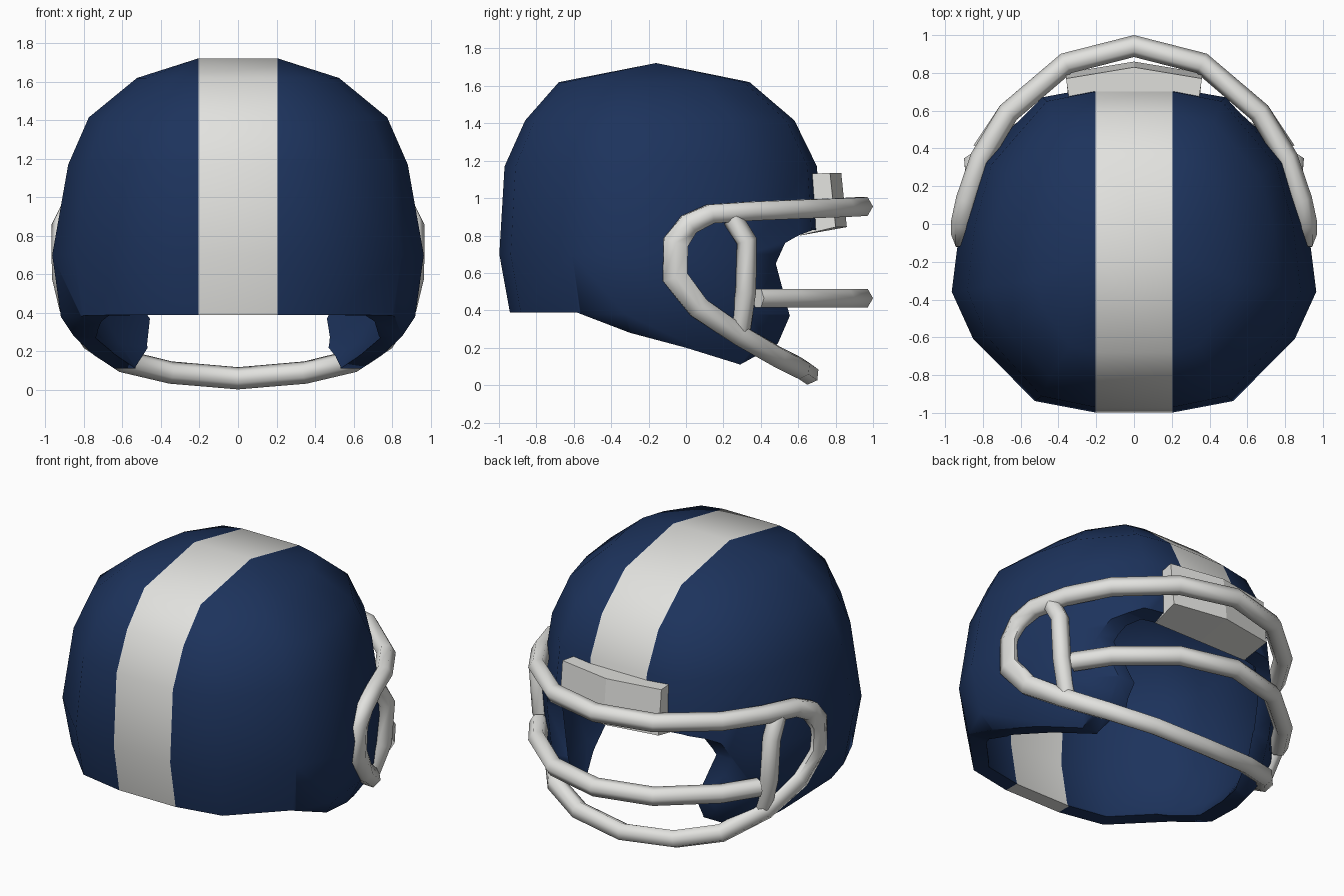
import bpy, bmesh, math
from mathutils import Vector

if "Cube" in bpy.data.objects:
    bpy.data.objects.remove(bpy.data.objects["Cube"])


def material(name, rgb):
    m = bpy.data.materials.new(name)
    m.diffuse_color = (*rgb, 1)
    m.use_nodes = True
    m.node_tree.nodes["Principled BSDF"].inputs["Base Color"].default_value = m.diffuse_color
    return m


BLUE = material("navy blue", (0.012, 0.033, 0.108))
WHITE = material("off white", (0.76, 0.76, 0.735))


def finish(bm, name, mats, angle=None):
    bmesh.ops.recalc_face_normals(bm, faces=bm.faces)
    me = bpy.data.meshes.new(name)
    bm.to_mesh(me)
    bm.free()
    for m in mats:
        me.materials.append(m)
    ob = bpy.data.objects.new(name, me)
    bpy.context.collection.objects.link(ob)
    if angle:
        smooth(ob, angle)
    return ob


def smooth(ob, angle):
    bpy.ops.object.select_all(action='DESELECT')
    ob.select_set(True)
    bpy.context.view_layer.objects.active = ob
    bpy.ops.object.shade_smooth_by_angle(angle=math.radians(angle))


def loft(bm, rings):
    """Quads between closed rings of equal length; faces come as (column, face)."""
    vs = [[bm.verts.new(p) for p in r] for r in rings]
    out = []
    n = len(vs[0])
    for a, b in zip(vs, vs[1:]):
        for i in range(n):
            j = (i + 1) % n
            out.append((i, bm.faces.new((a[i], a[j], b[j], b[i]))))
    return vs, out


# Shell: one half outline (back to front) scaled for each height
S = 0.205  # half width of the stripe
OUTLINE = [(0, -1), (.42, -.93), (.85, -.55), (1, -.26),
           (.94, .16), (.81, .54), (.38, .94), (0, 1)]
ROWS = [  # height, half width, back, front
    (1.722, S, -.16, -.16), (1.62, .525, -.68, .34), (1.415, .775, -.86, .58),
    (1.17, .882, -.97, .70), (.70, .965, -.998, .73), (.38, .92, -.94, .72),
    (.20, .80, -.85, .72), (.03, .66, -.72, .65)]
rings = []
for z, w, yb, yf in ROWS:
    half = [(S + (w - S) * u, (yb + yf) / 2 + v * (yf - yb) / 2, z) for u, v in OUTLINE]
    rings.append(half + [(-x, y, h) for x, y, h in reversed(half)])
bm = bmesh.new()
_, faces = loft(bm, rings)
for col, f in faces:
    f.material_index = 1 if col in (7, 15) else 0
bmesh.ops.remove_doubles(bm, verts=bm.verts, dist=1e-4)
shell = finish(bm, "helmet_shell", [BLUE, WHITE])
solid = shell.modifiers.new("thickness", 'SOLIDIFY')
solid.thickness = 0.09
solid.offset = -1

# Cutter: side profile that leaves the face opening and the lower rim
PROFILE = [(-1.2, .39), (-.58, .387), (-.3, .28), (0, .2), (.29, .11), (.49, .22),
           (.555, .37), (.48, .65), (.53, .76), (.6, .80), (.68, .83), (.9, .83),
           (.9, 1.9), (-1.2, 1.9)]
bm = bmesh.new()
vs, faces = loft(bm, [[(x, y, z) for y, z in PROFILE] for x in (-1.2, -S, S, 1.2)])
for _, f in faces:
    f.material_index = 1 if abs(f.calc_center_median().x) < S else 0
bm.faces.new(vs[0])
bm.faces.new(vs[-1])
cutter = finish(bm, "profile_cutter", [BLUE, WHITE])
cutter.hide_render = True
cut = shell.modifiers.new("opening", 'BOOLEAN')
cut.operation = 'INTERSECT'
cut.solver = 'EXACT'
cut.object = cutter
bpy.ops.object.select_all(action='DESELECT')
shell.select_set(True)
bpy.context.view_layer.objects.active = shell
for name in ("thickness", "opening"):
    bpy.ops.object.modifier_apply(modifier=name)
bpy.data.objects.remove(cutter)
smooth(shell, 50)


# Face guard bars: six sided tubes with one corner pointing outward
def tube(name, path, closed=False, r=0.058):
    pts = [Vector(p) for p in path]
    n = len(pts)
    rings = []
    for i, p in enumerate(pts):
        a = pts[(i - 1) % n] if closed or i else p
        b = pts[(i + 1) % n] if closed or i < n - 1 else p
        t = ((p - a).normalized() + (b - p).normalized()).normalized()
        out = Vector((p.x, p.y + .1, 1.4 * min(0, p.z - .45)))
        out = (out - out.dot(t) * t).normalized()
        wide = 1 + (.4 * t.z * t.z if closed else 0)  # loop is broader at its ends
        side = t.cross(out) * wide
        rings.append([p + r * (math.cos(k * math.pi / 3) * out + math.sin(k * math.pi / 3) * side)
                      for k in range(6)])
    bm = bmesh.new()
    vs, _ = loft(bm, rings)
    if closed:
        for k in range(6):
            j = (k + 1) % 6
            bm.faces.new((vs[-1][k], vs[-1][j], vs[0][j], vs[0][k]))
    else:
        bm.faces.new(vs[0])
        bm.faces.new(vs[-1])
    return finish(bm, name, [WHITE], 65)


def flip(path):
    return [(-x, y, z) for x, y, z in path]


LOOP = [(0, .942, .955), (.36, .85, .95), (.665, .59, .94), (.81, .35, .93),
        (.885, .13, .915), (.91, .015, .86), (.912, -.055, .765), (.908, -.06, .58),
        (.87, .065, .415), (.775, .28, .27), (.60, .49, .15), (.35, .61, .09), (0, .655, .06)]
tube("guard_loop", LOOP + flip(LOOP[-2:0:-1]), closed=True)
MIDDLE = [(.80, .385, .465), (.665, .59, .465), (.36, .85, .465)]
tube("guard_middle_bar", MIDDLE + [(0, .942, .465)] + flip(MIDDLE[::-1]))
UPRIGHT = [(.84, .25, .89), (.85, .325, .77), (.83, .32, .50), (.765, .29, .30)]
tube("guard_upright_right", UPRIGHT, r=.055)
tube("guard_upright_left", flip(UPRIGHT), r=.055)

# Brow pad: slightly bent block that wraps under the brow edge
bm = bmesh.new()
sections = []
for s in (-1, 0, 1):
    d = .06 * abs(s)
    sections.append([(.345 * s, .67, 1.13), (.36 * s, .83 - d, 1.135),
                     (.36 * s, .86 - d, .845), (.345 * s, .61, .80)])
vs, _ = loft(bm, sections)
bm.faces.new(vs[0])
bm.faces.new(vs[-1])
finish(bm, "brow_pad", [WHITE])
